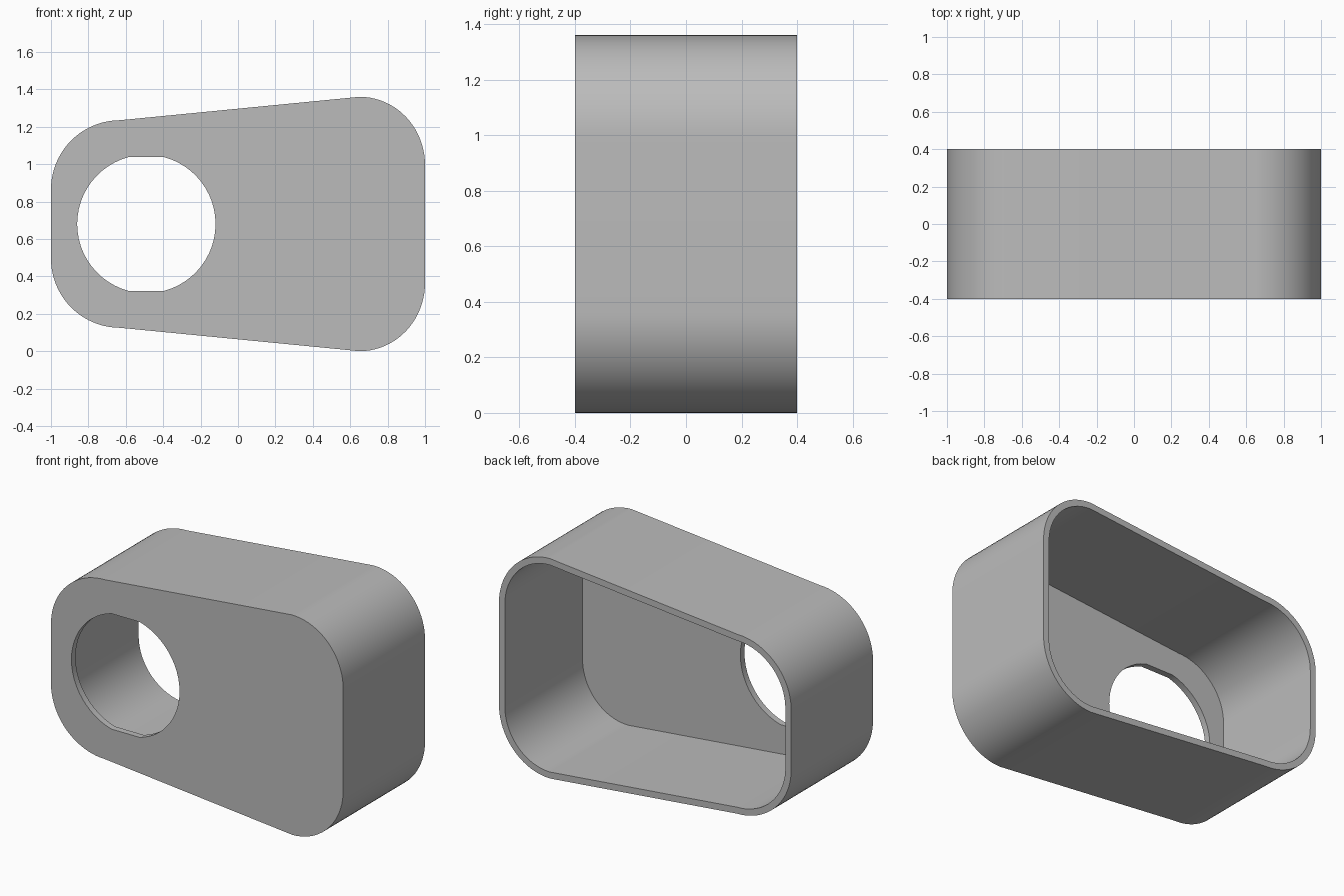
import bpy, bmesh, math

cube = bpy.data.objects.get("Cube")
if cube:
    bpy.data.objects.remove(cube)

WALL = 0.04
FRONT, BACK = -0.4, 0.4
MID_Z = 0.68

grey = bpy.data.materials.new("plain grey")
grey.use_nodes = True
GREY = (0.5, 0.5, 0.5, 1)
grey.diffuse_color = GREY
grey.node_tree.nodes["Principled BSDF"].inputs["Base Color"].default_value = GREY


def corner(cx, cz, rx, rz, start, steps=20):
    """Quarter turn from the start angle, counter-clockwise."""
    for i in range(steps + 1):
        a = math.radians(start + 90 * i / steps)
        yield cx + rx * math.cos(a), cz + rz * math.sin(a)


def tapered_outline(inset):
    """Rounded outline, taller at +x, symmetric about mid height."""
    upper = list(corner(0.65, 0.995, 0.35 - inset, 0.365 - inset, 0))
    upper += corner(-0.63, 0.865, 0.37 - inset, 0.37 - inset, 90)
    return upper + [(x, 2 * MID_Z - z) for x, z in reversed(upper)]


def hole_outline(cx=-0.49, r=0.37, flat=0.357, steps=24):
    """Circle with flats cut at the top and bottom."""
    a = math.asin(flat / r)
    right = [-a + 2 * a * i / steps for i in range(steps + 1)]
    angles = right + [b + math.pi for b in right]
    return [(cx + r * math.cos(b), MID_Z + r * math.sin(b)) for b in angles]


bm = bmesh.new()


def ring(points, y):
    verts = [bm.verts.new((x, y, z)) for x, z in points]
    n = len(verts)
    return verts, [bm.edges.new((verts[i], verts[(i + 1) % n])) for i in range(n)]


def skin(a, b):
    n = len(a[0])
    for i in range(n):
        j = (i + 1) % n
        bm.faces.new((a[0][i], a[0][j], b[0][j], b[0][i]))


outer_front = ring(tapered_outline(0), FRONT)
outer_back = ring(tapered_outline(0), BACK)
inner_back = ring(tapered_outline(WALL), BACK)
inner_front = ring(tapered_outline(WALL), FRONT + WALL)
hole_front = ring(hole_outline(), FRONT)
hole_back = ring(hole_outline(), FRONT + WALL)

# Outer wall, back rim, inner wall and hole edge
skin(outer_front, outer_back)
skin(outer_back, inner_back)
skin(inner_back, inner_front)
skin(hole_front, hole_back)

# Both sides of the front plate, around the hole
for rim, hole, y in ((outer_front, hole_front, -1), (inner_front, hole_back, 1)):
    bmesh.ops.triangle_fill(bm, use_beauty=True, use_dissolve=False,
                            edges=rim[1] + hole[1], normal=(0, y, 0))
bmesh.ops.recalc_face_normals(bm, faces=bm.faces)

mesh = bpy.data.meshes.new("open_back_housing")
bm.to_mesh(mesh)
bm.free()
mesh.materials.append(grey)
housing = bpy.data.objects.new("open_back_housing", mesh)
bpy.context.collection.objects.link(housing)

bpy.ops.object.select_all(action='DESELECT')
housing.select_set(True)
bpy.context.view_layer.objects.active = housing
bpy.ops.object.shade_smooth_by_angle(angle=math.radians(30))
